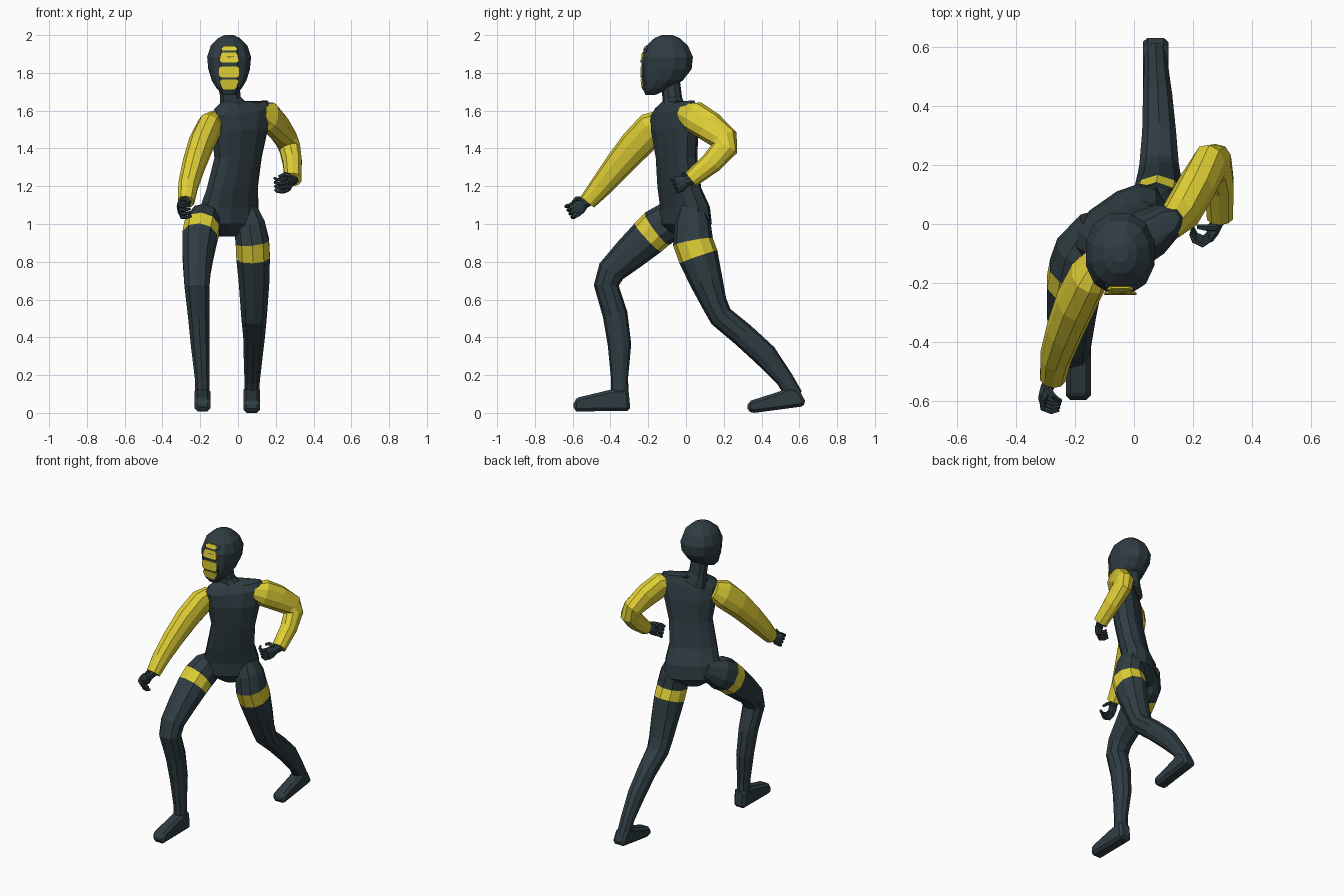
import bpy, bmesh, math
from mathutils import Vector as V


def material(name, rgb):
    m = bpy.data.materials.new(name)
    m.diffuse_color = (*rgb, 1)
    return m


DARK = material("dark slate suit", (0.028, 0.046, 0.055))
YELLOW = material("yellow trim", (0.74, 0.62, 0.036))


def finish(bm, name, *mats):
    bmesh.ops.recalc_face_normals(bm, faces=bm.faces)
    me = bpy.data.meshes.new(name)
    bm.to_mesh(me)
    bm.free()
    for m in mats:
        me.materials.append(m)
    ob = bpy.data.objects.new(name, me)
    bpy.context.collection.objects.link(ob)
    return ob


def spow(v, p):
    return math.copysign(abs(v) ** p, v)


def tube(bm, rings, side=(1, 0, 0), n=10, up=None, p=0.92, bands=()):
    """Loft through rings (x, y, z, half width, half depth[, side tilt])."""
    pts = [V(r[:3]) for r in rings]
    loops = []
    for i, (x, y, z, a, b, *tilt) in enumerate(rings):
        s = V(side).normalized()
        if up:
            t = V(up)
            s.z += tilt[0] if tilt else 0
        else:
            t = V()
            if i:
                t += (pts[i] - pts[i - 1]).normalized()
            if i < len(pts) - 1:
                t += (pts[i + 1] - pts[i]).normalized()
            t.normalize()
            s = (s - t * s.dot(t)).normalized()
        d = t.cross(s).normalized()
        loop = []
        for k in range(n):
            w = 2 * math.pi * (k + 0.5) / n
            loop.append(bm.verts.new(pts[i] + s * a * spow(math.cos(w), p)
                                     + d * b * spow(math.sin(w), p)))
        loops.append(loop)
    for i in range(len(loops) - 1):
        A, B = loops[i], loops[i + 1]
        for k in range(n):
            f = bm.faces.new((A[k], A[(k + 1) % n], B[(k + 1) % n], B[k]))
            f.material_index = 1 if i in bands else 0
    bm.faces.new(loops[0])
    bm.faces.new(loops[-1])


def loft(name, rings, *mats, **kw):
    bm = bmesh.new()
    tube(bm, rings, **kw)
    return finish(bm, name, *mats)


def prism(name, profile, x0, x1, bevel, mat):
    """Side profile (y, z) extruded across x."""
    bm = bmesh.new()
    A, B = ([bm.verts.new((x, y, z)) for y, z in profile] for x in (x0, x1))
    n = len(profile)
    bm.faces.new(A)
    bm.faces.new(B)
    for k in range(n):
        bm.faces.new((A[k], A[(k + 1) % n], B[(k + 1) % n], B[k]))
    ob = finish(bm, name, mat)
    mod = ob.modifiers.new("soft edge", "BEVEL")
    mod.width, mod.segments = bevel, 1
    return ob


# Torso, twisted so the right side leads
yaw = math.radians(35)
twist = (math.cos(yaw), math.sin(yaw), 0)
loft("torso", [
    (-.055, .0, .935, .05, .045), (-.05, .0, 1.0, .18, .098),
    (-.045, -.005, 1.09, .172, .096), (-.03, -.035, 1.19, .15, .085),
    (0, -.05, 1.35, .138, .084), (.01, -.06, 1.5, .168, .088, .05),
    (.017, -.063, 1.59, .192, .07, .12), (.017, -.06, 1.632, .165, .048, .13),
    (-.02, -.065, 1.65, .07, .045)],
    DARK, side=twist, n=12, up=(0, 0, 1), p=0.85)

# Neck and head
loft("neck", [(-.02, -.06, 1.6, .085, .065), (-.04, -.072, 1.66, .058, .052),
              (-.05, -.085, 1.78, .055, .05)], DARK, n=10)
loft("hooded_head", [
    (-.047, -.19, 1.682, .035, .025), (-.047, -.155, 1.72, .07, .078),
    (-.047, -.125, 1.76, .095, .112), (-.047, -.103, 1.82, .114, .137),
    (-.047, -.1, 1.885, .12, .141), (-.047, -.1, 1.945, .1, .113),
    (-.047, -.1, 1.985, .058, .068), (-.047, -.1, 2.0, .025, .03)],
    DARK, n=12, up=(0, 0, 1))

# Flat face panel with thin yellow bars following its front
FACE = [(-.205, 1.685), (-.23, 1.72), (-.236, 1.77), (-.236, 1.885), (-.214, 1.942)]
prism("face_panel", FACE + [(-.17, 1.942), (-.12, 1.9), (-.12, 1.73)], -.1, .006, .012, DARK)


def face_y(z):
    for (y0, z0), (y1, z1) in zip(FACE, FACE[1:]):
        if z <= z1:
            return y0 + (y1 - y0) * (z - z0) / (z1 - z0)
    return FACE[-1][0]


for i, (z0, z1, w, wl) in enumerate([(1.918, 1.942, .04, .044), (1.855, 1.908, .045, .052),
                                     (1.776, 1.835, .055, .055), (1.712, 1.765, .052, .038)]):
    bm = bmesh.new()
    c = .01
    outline = [(-w + c, z1), (w - c, z1), (w, z1 - c), (wl, z0 + c),
               (wl - c, z0), (-wl + c, z0), (-wl, z0 + c), (-w, z1 - c)]
    front, back = ([bm.verts.new((-.047 + x, face_y(z) + o, z)) for x, z in outline]
                   for o in (-.005, .004))
    bm.faces.new(front)
    bm.faces.new(back)
    for k in range(8):
        bm.faces.new((front[k], front[k - 1], back[k - 1], back[k]))
    finish(bm, f"face_bar_{i + 1}", YELLOW)

# Sleeves
loft("right_sleeve", [
    (-.12, -.12, 1.55, .045, .06), (-.152, -.175, 1.51, .066, .09),
    (-.197, -.265, 1.42, .068, .086), (-.235, -.36, 1.31, .062, .074),
    (-.265, -.45, 1.2, .054, .06), (-.275, -.52, 1.118, .045, .046)], YELLOW)
loft("left_sleeve", [
    (.115, -.01, 1.59, .05, .05), (.162, .04, 1.57, .064, .084),
    (.212, .125, 1.515, .064, .082), (.255, .2, 1.45, .06, .076),
    (.275, .205, 1.40, .058, .07), (.288, .135, 1.325, .052, .058),
    (.291, .025, 1.235, .046, .045)], YELLOW)


# Half-closed hands: palm, four fingers and a thumb
def hand(name, wrist, d, c):
    wrist, d, c = V(wrist), V(d).normalized(), V(c)
    c = (c - d * c.dot(d)).normalized()
    ax = d.cross(c)
    if ax.z < 0:
        ax.negate()
    bm = bmesh.new()

    def part(path, radii, n=6):
        tube(bm, [(*q, *r) for q, r in zip(path, radii)], side=ax, n=n)

    part([wrist - d * .03, wrist + d * .025, wrist + d * .055, wrist + d * .085],
         [(.03, .028), (.028, .023), (.043, .022), (.043, .015)], 8)
    for i in range(4):
        b = wrist + d * .075 + ax * (i - 1.5) * .022
        part([b, b + d * .03 + c * .015, b + d * .03 + c * .045, b + d * .012 + c * .065],
             [(.011, .011), (.011, .011), (.009, .009), (.007, .007)])
    b = wrist + d * .03 + ax * .03
    part([b, b + c * .025 + ax * .012 + d * .01, b + c * .055 + d * .025],
         [(.014, .014), (.012, .012), (.008, .008)])
    finish(bm, name, DARK)


hand("right_hand", (-.278, -.52, 1.12), (-.33, -.7, -.45), (.95, -.1, .1))
hand("left_hand", (.29, .025, 1.235), (-.38, -.8, -.3), (-.85, -.4, -.2))

# Legs with a yellow band round each thigh
loft("right_leg", [
    (-.13, .0, 1.06, .06, .06), (-.178, -.09, 1.012, .09, .105),
    (-.192, -.153, .975, .098, .107), (-.203, -.202, .928, .096, .103),
    (-.212, -.30, .84, .086, .09), (-.217, -.395, .75, .075, .075),
    (-.217, -.422, .675, .07, .066), (-.208, -.375, .52, .06, .066),
    (-.2, -.352, .36, .052, .062), (-.19, -.352, .18, .04, .045),
    (-.188, -.35, .08, .04, .048)], DARK, YELLOW, bands=(2,))
loft("left_leg", [
    (.03, .03, 1.13, .05, .05), (.06, .035, 1.0, .086, .096),
    (.076, .037, .905, .093, .107), (.08, .066, .826, .093, .106),
    (.085, .107, .7, .085, .088), (.085, .15, .58, .076, .068),
    (.085, .185, .51, .07, .064), (.085, .3, .415, .06, .064),
    (.08, .42, .305, .052, .064), (.075, .52, .182, .043, .047),
    (.072, .575, .09, .04, .045)], DARK, YELLOW, bands=(2,))

# Shoes: planted front foot, trailing foot with raised heel
prism("right_shoe", [(-.597, .015), (-.595, .065), (-.57, .082), (-.39, .125),
                     (-.305, .13), (-.294, .01), (-.58, .008)], -.231, -.146, .016, DARK)
prism("left_shoe", [(.323, .008), (.328, .06), (.5, .115), (.545, .14), (.598, .125),
                    (.638, .05), (.61, .033), (.36, 0)], .03, .116, .016, DARK)
